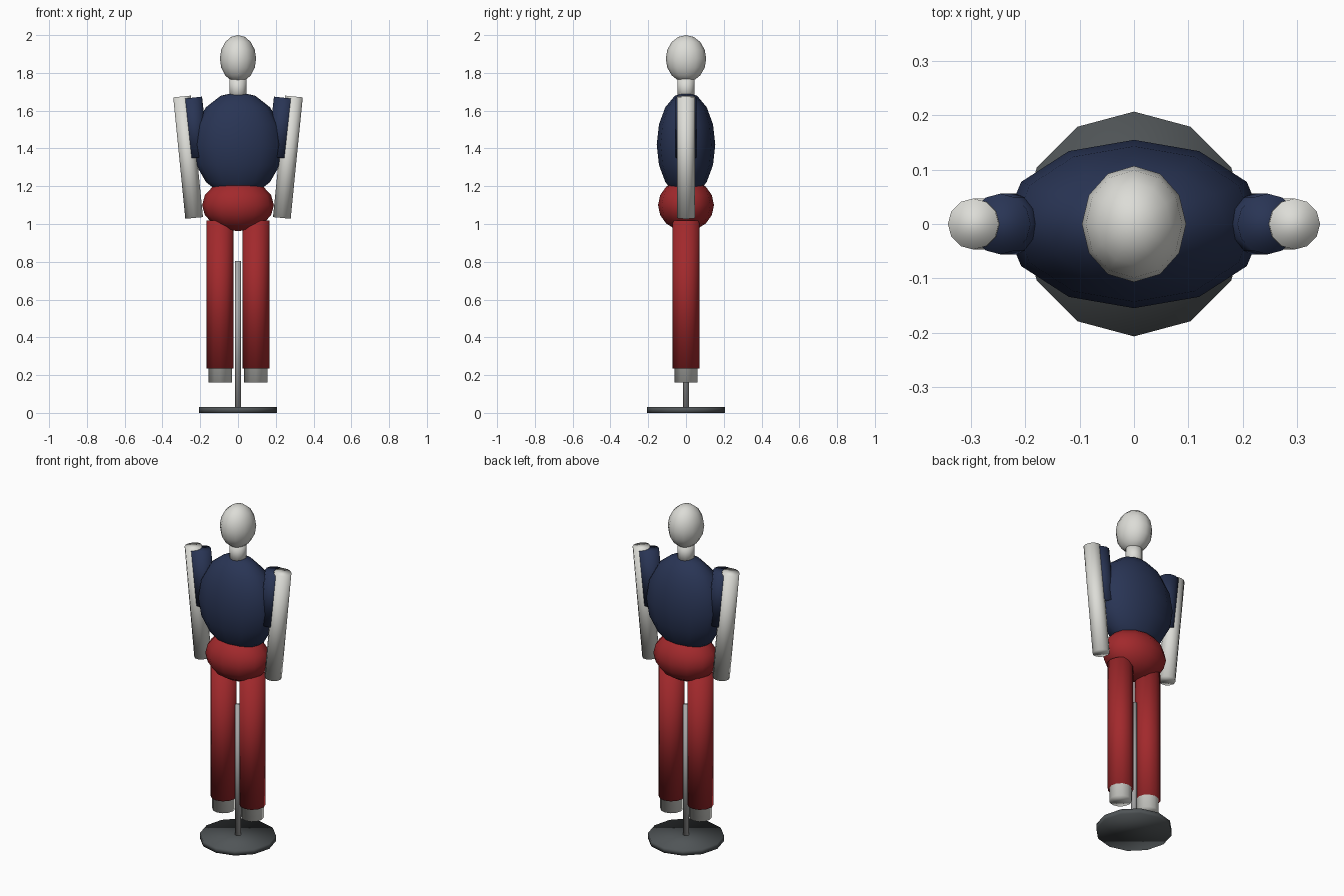
import bpy
import math
from mathutils import Vector

if "Cube" in bpy.data.objects:
    bpy.data.objects.remove(bpy.data.objects["Cube"])


def material(name, r, g, b):
    m = bpy.data.materials.new(name)
    m.diffuse_color = (r, g, b, 1)
    m.use_nodes = True
    m.node_tree.nodes["Principled BSDF"].inputs["Base Color"].default_value = m.diffuse_color
    return m


PALE = material("pale grey", 0.72, 0.72, 0.68)
NAVY = material("navy blue", 0.022, 0.035, 0.09)
RED = material("deep red", 0.36, 0.022, 0.025)
METAL = material("metal grey", 0.4, 0.4, 0.4)
SLATE = material("dark slate", 0.08, 0.09, 0.095)


def finish(name, mat):
    ob = bpy.context.object
    ob.name = name
    ob.data.materials.append(mat)
    bpy.ops.object.shade_smooth()
    return ob


def ball(name, z, radii, mat):
    """Low-poly ellipsoid centred on the axis."""
    bpy.ops.mesh.primitive_uv_sphere_add(segments=12, ring_count=8, radius=1, location=(0, 0, z))
    ob = finish(name, mat)
    ob.scale = radii
    return ob


def rod(name, low, high, radius, mat):
    """12-sided cylinder between two points."""
    low, high = Vector(low), Vector(high)
    axis = high - low
    tilt = math.atan2(axis.x, axis.z)
    bpy.ops.mesh.primitive_cylinder_add(vertices=12, radius=radius, depth=axis.length,
                                        location=(low + high) / 2, rotation=(0, tilt, 0))
    return finish(name, mat)


# Display stand
rod("stand_base", (0, 0, 0), (0, 0, 0.03), 0.207, SLATE)
rod("stand_pole", (0, 0, 0.02), (0, 0, 0.805), 0.016, METAL)

# Head, neck and body
ball("head", 1.875, (0.096, 0.107, 0.125), PALE)
rod("neck", (0, 0, 1.66), (0, 0, 1.78), 0.046, PALE)
ball("jacket_torso", 1.42, (0.24, 0.155, 0.28), NAVY)
ball("trouser_hips", 1.10, (0.19, 0.148, 0.138), RED)

# Limbs, mirrored left and right
for side, s in (("left", -1), ("right", 1)):
    rod(side + "_arm", (s * 0.232, 0, 1.032), (s * 0.296, 0, 1.675), 0.047, PALE)
    rod(side + "_sleeve", (s * 0.211, 0, 1.352), (s * 0.246, 0, 1.668), 0.056, NAVY)
    rod(side + "_trouser_leg", (s * 0.095, 0, 0.235), (s * 0.095, 0, 1.018), 0.071, RED)
    rod(side + "_lower_leg", (s * 0.095, 0, 0.16), (s * 0.095, 0, 0.98), 0.062, PALE)
